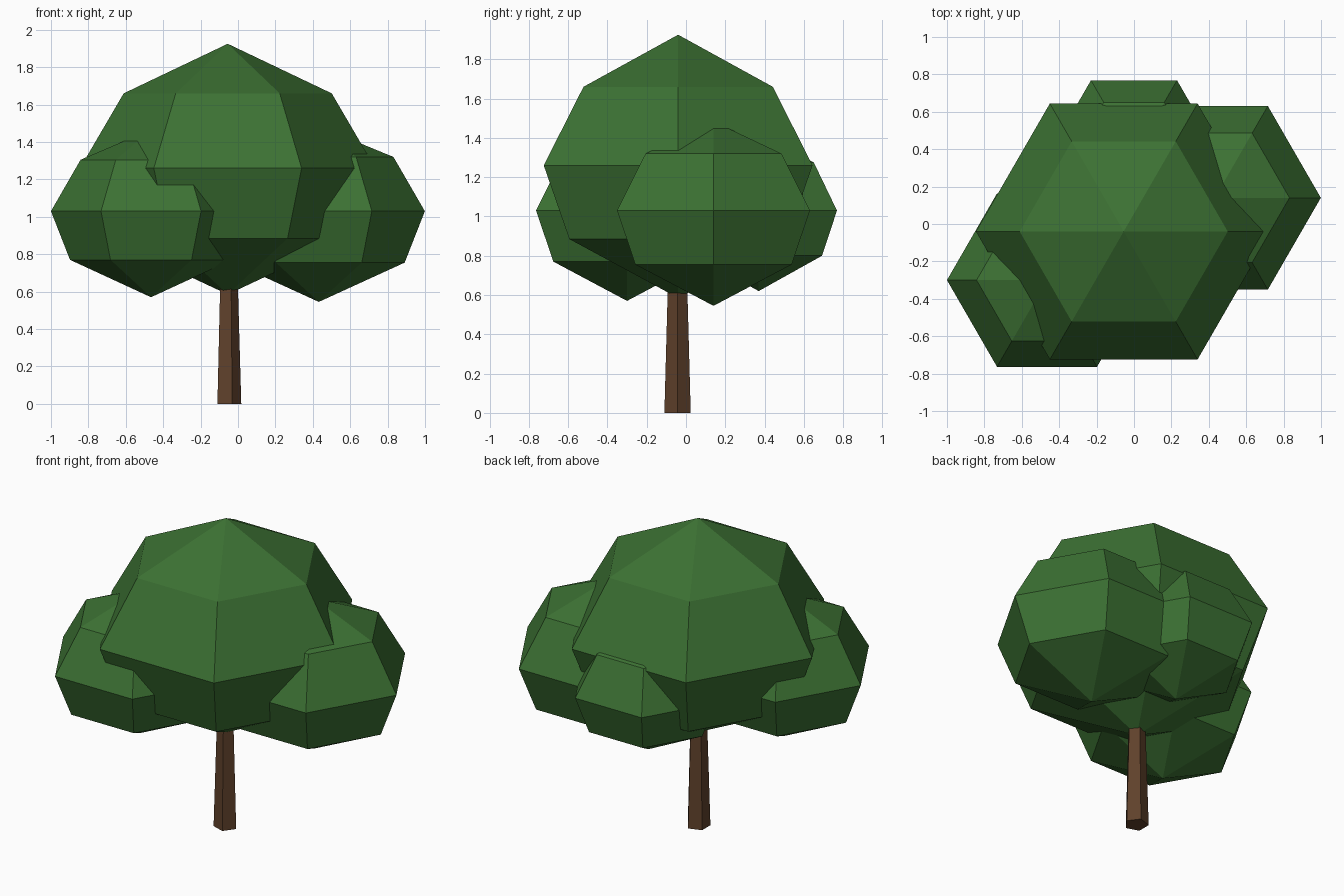
import bpy
import bmesh
from math import cos, sin, tau

cube = bpy.data.objects.get("Cube")
if cube:
    bpy.data.objects.remove(cube, do_unlink=True)


def make_material(name, color):
    mat = bpy.data.materials.new(name)
    mat.use_nodes = True
    mat.diffuse_color = color
    mat.node_tree.nodes["Principled BSDF"].inputs["Base Color"].default_value = color
    return mat


leaf_green = make_material("leaf green", (0.045, 0.165, 0.033, 1))
bark_brown = make_material("bark brown", (0.115, 0.053, 0.024, 1))


def lathe(name, centre, sides, profile, mat):
    """Stack flat-sided rings given as (radius, z); zero radius makes a tip."""
    bm = bmesh.new()
    rings = []
    for radius, z in profile:
        count = sides if radius else 1
        rings.append([bm.verts.new((radius * cos(tau * i / sides),
                                    radius * sin(tau * i / sides), z))
                      for i in range(count)])
    for low, high in zip(rings, rings[1:]):
        for i in range(sides):
            j = (i + 1) % sides
            corners = [low[i % len(low)], low[j % len(low)],
                       high[j % len(high)], high[i % len(high)]]
            bm.faces.new(list(dict.fromkeys(corners)))
    # Close open ends
    for ring in (rings[0], rings[-1]):
        if len(ring) > 1:
            bm.faces.new(ring)
    bmesh.ops.recalc_face_normals(bm, faces=bm.faces)
    mesh = bpy.data.meshes.new(name)
    bm.to_mesh(mesh)
    bm.free()
    mesh.materials.append(mat)
    obj = bpy.data.objects.new(name, mesh)
    obj.location = (centre[0], centre[1], 0)
    bpy.context.collection.objects.link(obj)
    return obj


def leaf_clump(name, centre, radius, heights):
    """Six-sided faceted ball; heights run from bottom tip to top tip."""
    widths = (0, 0.81, 1, 0.704, 0)
    profile = [(radius * w, z) for w, z in zip(widths, heights)]
    return lathe(name, centre, 6, profile, leaf_green)


# Tapered five-sided trunk, its top buried in the leaves
lathe("trunk", (-0.053, -0.043), 5, [(0.0705, 0), (0.049, 0.75)], bark_brown)

# Crown and the three smaller clumps around it
leaf_clump("crown", (-0.055, -0.04), 0.79, (0.585, 0.885, 1.26, 1.66, 1.925))
leaf_clump("right_clump", (-0.465, -0.30), 0.535, (0.57, 0.77, 1.03, 1.305, 1.467))
leaf_clump("left_clump", (0.432, 0.14), 0.567, (0.545, 0.755, 1.03, 1.32, 1.484))
leaf_clump("back_clump", (0, 0.37), 0.46, (0.62, 0.80, 1.03, 1.275, 1.41))
